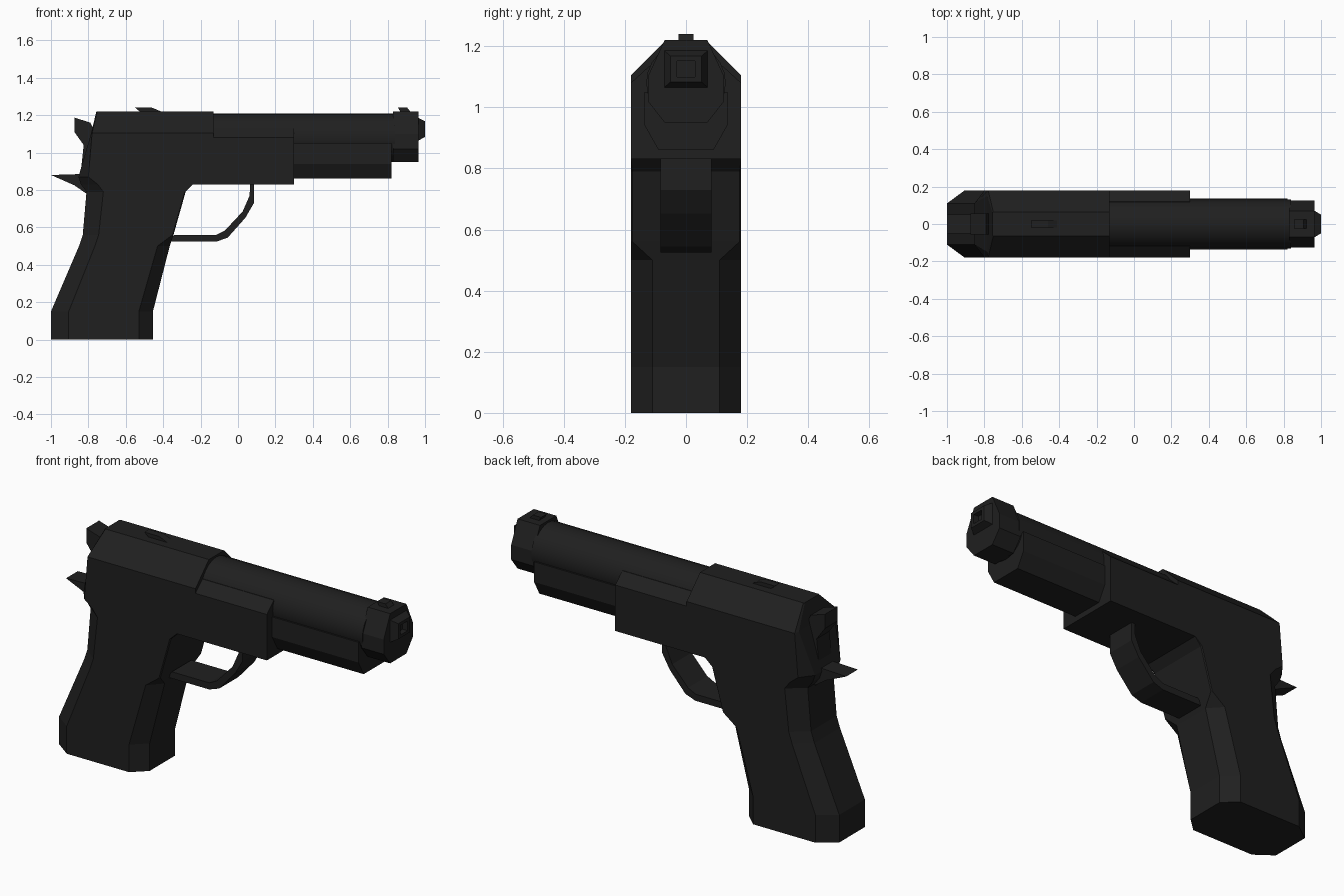
import bpy
import bmesh
import math

default_cube = bpy.data.objects.get("Cube")
if default_cube:
    bpy.data.objects.remove(default_cube, do_unlink=True)

black = bpy.data.materials.new("matte black")
black.use_nodes = True
black_colour = (0.014, 0.014, 0.014, 1.0)
black.diffuse_color = black_colour
black.node_tree.nodes["Principled BSDF"].inputs["Base Color"].default_value = black_colour


def finish(name, bm):
    """Turn a bmesh into a named, coloured object."""
    bmesh.ops.recalc_face_normals(bm, faces=bm.faces)
    mesh = bpy.data.meshes.new(name)
    bm.to_mesh(mesh)
    bm.free()
    mesh.materials.append(black)
    obj = bpy.data.objects.new(name, mesh)
    bpy.context.collection.objects.link(obj)
    return obj


def loft(name, rings):
    """Skin a list of equal-length rings and cap both ends."""
    bm = bmesh.new()
    loops = [[bm.verts.new(point) for point in ring] for ring in rings]
    for lower, upper in zip(loops, loops[1:]):
        for i in range(len(lower)):
            j = (i + 1) % len(lower)
            bm.faces.new((lower[i], lower[j], upper[j], upper[i]))
    bm.faces.new(loops[0])
    bm.faces.new(loops[-1])
    return finish(name, bm)


def side_prism(name, outline, half_width):
    """Extrude a side outline (x, z) evenly to both sides."""
    return loft(name, [[(x, y, z) for x, z in outline] for y in (-half_width, half_width)])


def cross_section(x, half):
    """Mirror half of a (y, z) section into a closed ring at x."""
    return [(x, y, z) for y, z in half] + [(x, -y, z) for y, z in reversed(half)]


def plan_ring(z, back, back_side, front_side, front, back_w=0.11, front_w=0.11, side_w=0.18):
    """Horizontal eight-sided ring with chamfered front and back."""
    half = [(back, back_w), (back_side, side_w), (front_side, side_w), (front, front_w)]
    return [(x, y, z) for x, y in half] + [(x, -y, z) for x, y in reversed(half)]


# Grip flowing into the rear receiver
loft("grip_and_receiver", [
    plan_ring(0, -1, -0.905, -0.53, -0.455),
    plan_ring(0.15, -1, -0.905, -0.53, -0.455),
    plan_ring(0.5, -0.85, -0.765, -0.43, -0.365),
    plan_ring(0.56, -0.83, -0.745, -0.35, -0.345, front_w=0.175),
    plan_ring(0.79, -0.81, -0.72, -0.285, -0.28, front_w=0.175),
    plan_ring(0.83, -0.84, -0.75, -0.242, -0.24, front_w=0.18),
    plan_ring(0.83, -0.84, -0.75, -0.132, -0.13, front_w=0.18),
    plan_ring(0.87, -0.853, -0.80, -0.132, -0.13, front_w=0.18),
    plan_ring(1.105, -0.785, -0.78, -0.132, -0.13, back_w=0.15, front_w=0.18),
    plan_ring(1.22, -0.757, -0.752, -0.132, -0.13, back_w=0.06, front_w=0.065, side_w=0.065),
])

# Middle frame block with sloping shoulders
mid_half = [(0.18, 0.83), (0.18, 1.08), (0.12, 1.135)]
loft("middle_frame", [cross_section(-0.14, mid_half), cross_section(0.30, mid_half)])

# Lower rail under the barrel
loft("lower_rail", [
    cross_section(0.28, [(0.09, 0.86), (0.135, 0.94), (0.135, 1.05)]),
    cross_section(0.82, [(0.09, 0.86), (0.135, 0.94), (0.135, 1.05)]),
])

# Smooth round barrel
bm = bmesh.new()
bmesh.ops.create_cone(bm, cap_ends=True, segments=24, radius1=0.13, radius2=0.13, depth=0.98)
for vert in bm.verts:
    along, up = vert.co.z, vert.co.x
    vert.co = (along + 0.35, vert.co.y, up + 1.08)
barrel = finish("barrel", bm)
bpy.ops.object.select_all(action="DESELECT")
barrel.select_set(True)
bpy.context.view_layer.objects.active = barrel
bpy.ops.object.shade_smooth_by_angle(angle=math.radians(40))

# Eight-sided muzzle block
muzzle_half = [(0.07, 0.95), (0.125, 1.02), (0.125, 1.10), (0.07, 1.22)]
loft("muzzle_block", [cross_section(0.83, muzzle_half), cross_section(0.965, muzzle_half)])

# Tapered square muzzle tip with a recessed bore
bore_rings = [(0.95, 0.08, 0.068), (1.0, 0.05, 0.042), (1.0, 0.03, 0.026), (0.97, 0.03, 0.026)]
loft("muzzle_tip", [
    cross_section(x, [(w, 1.125 - h), (w, 1.125 + h)]) for x, w, h in bore_rings
])

# Trigger guard loop
guard_outer = [(-0.37, 0.524), (-0.115, 0.524), (-0.055, 0.545),
               (0.04, 0.652), (0.085, 0.73), (0.085, 0.84)]
guard_inner = [(-0.34, 0.56), (-0.115, 0.56), (-0.07, 0.583),
               (0.025, 0.685), (0.062, 0.77), (0.065, 0.84)]
loft("trigger_guard", [
    [(xo, -0.083, zo), (xo, 0.083, zo), (xi, 0.083, zi), (xi, -0.083, zi)]
    for (xo, zo), (xi, zi) in zip(guard_outer, guard_inner)
])

# Hammer and tail spur behind the receiver
side_prism("hammer", [(-0.875, 1.187), (-0.79, 1.16), (-0.76, 1.1),
                      (-0.82, 0.9), (-0.84, 0.9), (-0.825, 1.04), (-0.875, 1.11)], 0.055)
side_prism("tail_spur", [(-1, 0.88), (-0.84, 0.885), (-0.80, 0.82),
                         (-0.81, 0.78), (-0.875, 0.825)], 0.05)

# Sights
side_prism("rear_sight", [(-0.55, 1.24), (-0.46, 1.24), (-0.40, 1.215), (-0.52, 1.215)], 0.02)
side_prism("front_sight", [(0.855, 1.24), (0.905, 1.24), (0.925, 1.215), (0.87, 1.215)], 0.025)
